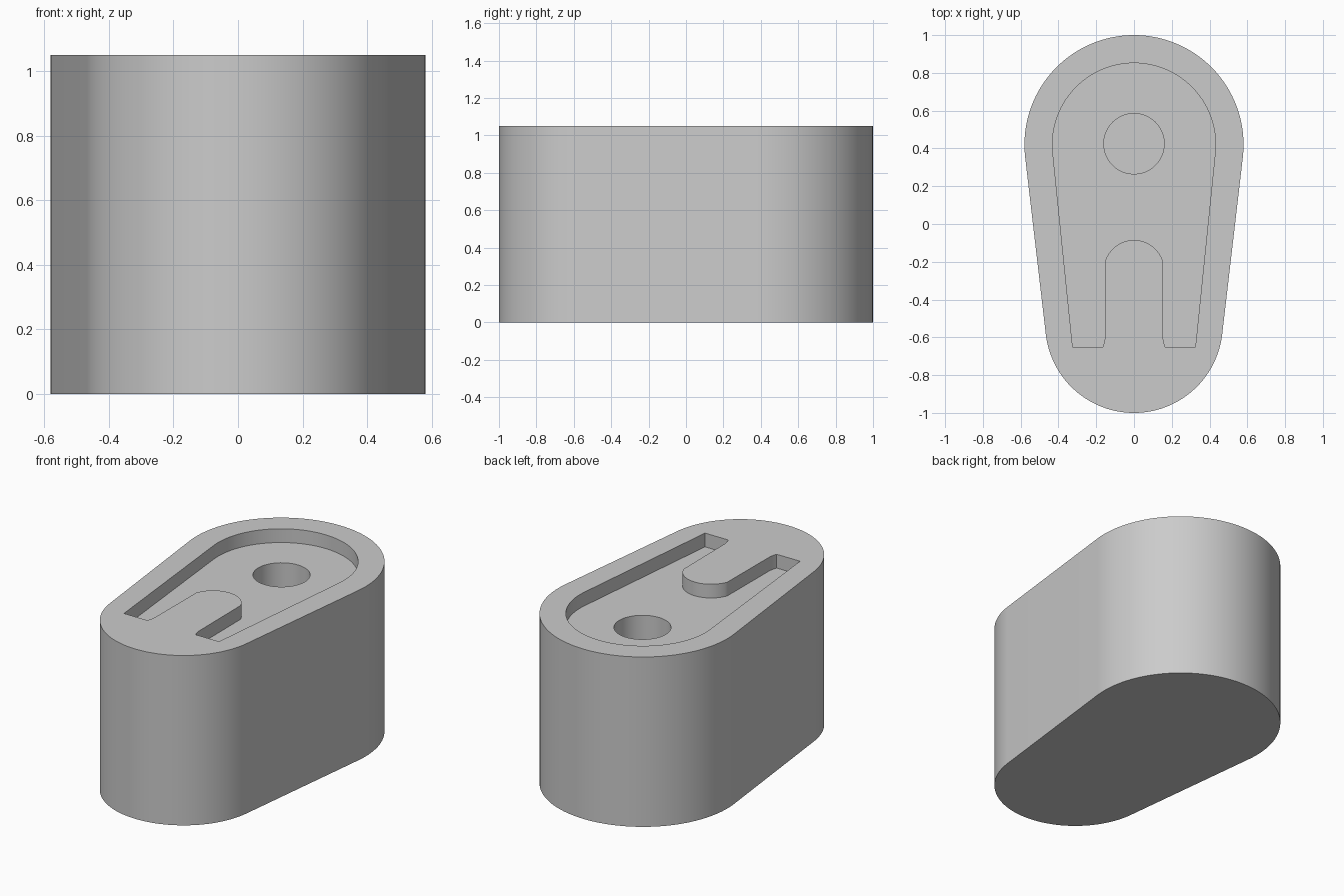
import bpy, bmesh
from math import asin, cos, sin, pi, radians

default = bpy.data.objects.get("Cube")
if default:
    bpy.data.objects.remove(default, do_unlink=True)

HEIGHT = 1.05
RECESS_FLOOR = HEIGHT - 0.085
HOLE_FLOOR = 0.5
BIG_Y = 0.42      # centre of the wide end and of the round hole


def arc(cy, r, start, end, steps):
    """Points on a circle centred on x = 0."""
    return [(r * cos(start + (end - start) * i / steps),
             cy + r * sin(start + (end - start) * i / steps))
            for i in range(steps + 1)]


def prism(name, outline, z0, z1):
    """Closed solid from a flat outline."""
    bm = bmesh.new()
    face = bm.faces.new([bm.verts.new((x, y, z0)) for x, y in outline])
    ext = bmesh.ops.extrude_face_region(bm, geom=[face])
    top = [v for v in ext["geom"] if isinstance(v, bmesh.types.BMVert)]
    bmesh.ops.translate(bm, verts=top, vec=(0, 0, z1 - z0))
    bmesh.ops.recalc_face_normals(bm, faces=bm.faces[:])
    mesh = bpy.data.meshes.new(name)
    bm.to_mesh(mesh)
    bm.free()
    ob = bpy.data.objects.new(name, mesh)
    bpy.context.collection.objects.link(ob)
    return ob


def cut(target, cutter):
    """Subtract the cutter and remove it."""
    cutter.hide_render = True
    mod = target.modifiers.new("cut", "BOOLEAN")
    mod.operation, mod.solver, mod.object = "DIFFERENCE", "EXACT", cutter
    bpy.ops.object.select_all(action="DESELECT")
    bpy.context.view_layer.objects.active = target
    target.select_set(True)
    bpy.ops.object.modifier_apply(modifier=mod.name)
    bpy.data.objects.remove(cutter, do_unlink=True)


# Body: two circles of different size joined by tangent sides
big_r, small_r = 0.58, 0.47
small_y = small_r - 1
tilt = asin((big_r - small_r) / (BIG_Y - small_y))
body_outline = (arc(BIG_Y, big_r, -tilt, pi + tilt, 64)
                + arc(small_y, small_r, pi + tilt, 2 * pi - tilt, 56))
body = prism("tapered_body", body_outline, 0, HEIGHT)

# Recess: rounded wide end, tapered legs, with a round-nosed tongue left between
inner_tilt = 0.098
nose = asin(0.055 / 0.16)
foot = [(0.325, -0.65), (0.165, -0.65), (0.157, -0.625), (0.153, -0.6)]
tongue = arc(-0.245, 0.16, nose, pi - nose, 24)
recess_outline = (arc(BIG_Y, 0.432, -inner_tilt, pi + inner_tilt, 64)
                  + [(-x, y) for x, y in foot]
                  + tongue[::-1] + foot[::-1])
cut(body, prism("recess_cutter", recess_outline, RECESS_FLOOR, HEIGHT + 0.1))

# Round blind hole in the recess floor
hole_outline = arc(BIG_Y + 0.005, 0.16, 0, 2 * pi, 48)[:-1]
cut(body, prism("hole_cutter", hole_outline, HOLE_FLOOR, HEIGHT + 0.1))

# Single grey material
grey = bpy.data.materials.new("plain grey")
grey.use_nodes = True
colour = (0.6, 0.6, 0.6, 1)
grey.diffuse_color = colour
grey.node_tree.nodes["Principled BSDF"].inputs["Base Color"].default_value = colour
body.data.materials.clear()
body.data.materials.append(grey)

bpy.ops.object.shade_smooth_by_angle(angle=radians(30))
